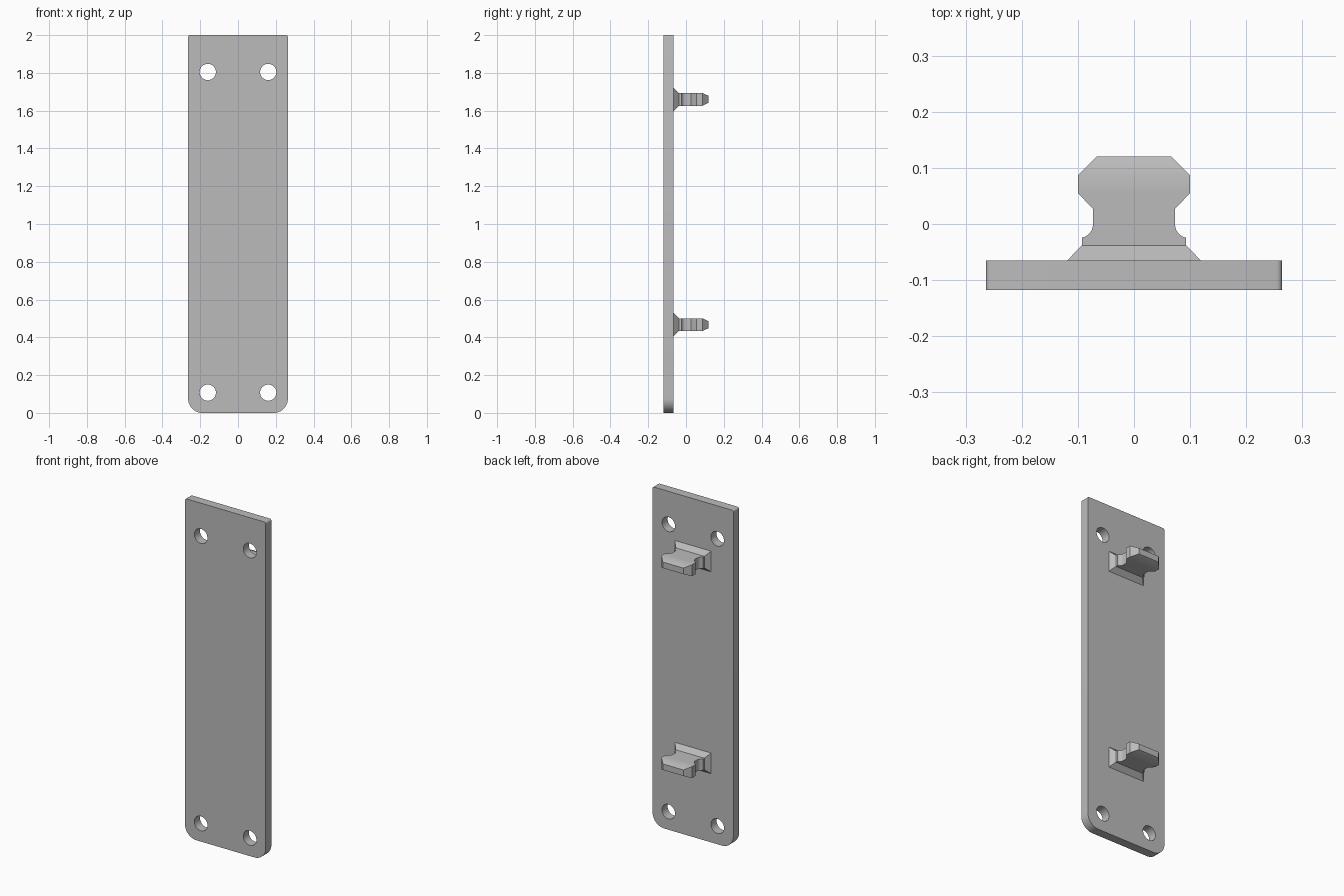
import bpy, bmesh, math

cube = bpy.data.objects.get("Cube")
if cube:
    bpy.data.objects.remove(cube, do_unlink=True)

grey = bpy.data.materials.new("plain grey")
grey.use_nodes = True
grey.diffuse_color = (0.5, 0.5, 0.5, 1)
grey.node_tree.nodes["Principled BSDF"].inputs["Base Color"].default_value = (0.5, 0.5, 0.5, 1)

W, FRONT, BACK, H = 0.264, -0.118, -0.065, 2.0


def make_object(name, bm):
    bmesh.ops.recalc_face_normals(bm, faces=bm.faces)
    mesh = bpy.data.meshes.new(name)
    bm.to_mesh(mesh)
    bm.free()
    mesh.materials.append(grey)
    obj = bpy.data.objects.new(name, mesh)
    bpy.context.collection.objects.link(obj)
    return obj


def arc(cx, cz, r, start, end, steps):
    angles = [math.radians(start + (end - start) * i / steps) for i in range(steps + 1)]
    return [(cx + r * math.cos(a), cz + r * math.sin(a)) for a in angles]


def prism(bm, outline, y0, y1):
    face = bm.faces.new([bm.verts.new((x, y0, z)) for x, z in outline])
    ext = bmesh.ops.extrude_face_region(bm, geom=[face])["geom"]
    bmesh.ops.translate(bm, vec=(0, y1 - y0, 0),
                        verts=[v for v in ext if isinstance(v, bmesh.types.BMVert)])


def smooth(obj):
    bpy.ops.object.select_all(action="DESELECT")
    obj.select_set(True)
    bpy.context.view_layer.objects.active = obj
    bpy.ops.object.shade_smooth_by_angle(angle=math.radians(30))


# Plate: large rounded bottom corners, barely rounded top corners
R, r = 0.075, 0.01
outline = (arc(W - R, R, R, -90, 0, 12) + arc(W - r, H - r, r, 0, 90, 4)
           + arc(r - W, H - r, r, 90, 180, 4) + arc(R - W, R, R, 180, 270, 12))
bm = bmesh.new()
prism(bm, outline, FRONT, BACK)
plate = make_object("plate", bm)

# Four screw holes
bm = bmesh.new()
for x in (-0.16, 0.16):
    for z in (0.107, 1.805):
        prism(bm, arc(x, z, 0.043, 0, 360, 32)[:-1], FRONT - 0.05, BACK + 0.05)
cutter = make_object("hole_cutter", bm)
cutter.hide_render = True
cut = plate.modifiers.new("holes", "BOOLEAN")
cut.operation = "DIFFERENCE"
cut.solver = "EXACT"
cut.object = cutter
smooth(plate)
bpy.ops.object.modifier_apply(modifier=cut.name)
bpy.data.objects.remove(cutter, do_unlink=True)

# Clips: rectangular sections (half width, depth, half height) from plate to tip
T = 0.034
sections = [(0.119, BACK - 0.01, 0.061), (0.119, BACK, 0.061), (0.093, -0.038, T)]
sections += [(x, y, T) for x, y in reversed(arc(0.098, 0, 0.025, 180, 258, 8))]
sections += [(0.073, 0.027, T), (0.1, 0.055, T), (0.1, 0.087, T), (0.067, 0.12, 0.018)]


def clip(name, z):
    bm = bmesh.new()
    rings = [[bm.verts.new((sx * w, y, z + sz * h))
              for sx, sz in ((-1, -1), (1, -1), (1, 1), (-1, 1))] for w, y, h in sections]
    for a, b in zip(rings, rings[1:]):
        for i in range(4):
            j = (i + 1) % 4
            bm.faces.new((a[i], a[j], b[j], b[i]))
    bm.faces.new(rings[0])
    bm.faces.new(rings[-1])
    smooth(make_object(name, bm))


clip("lower_clip", 0.467)
clip("upper_clip", 1.66)
